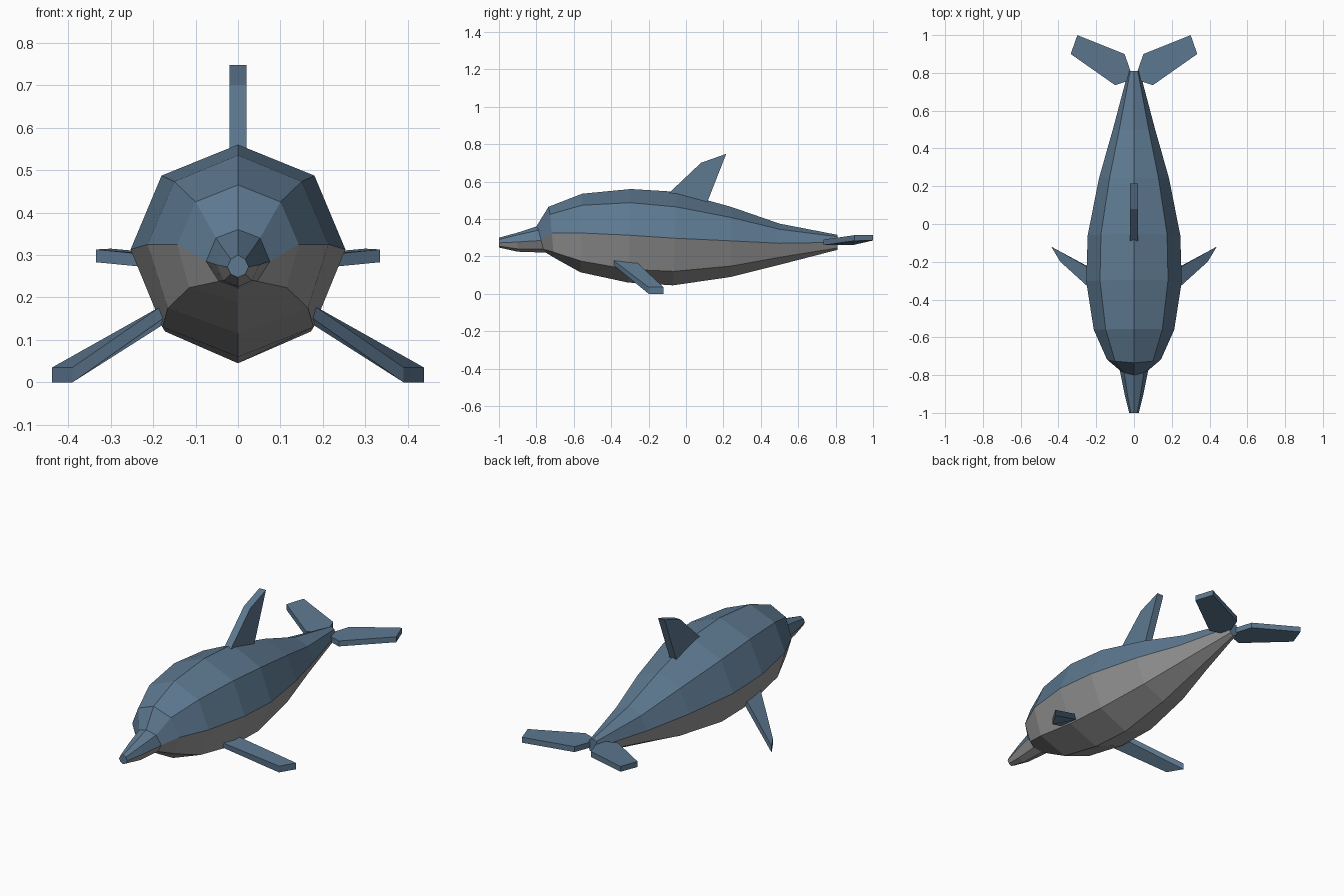
import bpy

if "Cube" in bpy.data.objects:
    bpy.data.objects.remove(bpy.data.objects["Cube"])


def material(name, rgb):
    m = bpy.data.materials.new(name)
    m.diffuse_color = (*rgb, 1)
    m.use_nodes = True
    m.node_tree.nodes["Principled BSDF"].inputs["Base Color"].default_value = m.diffuse_color
    return m


blue = material("slate_blue", (0.11, 0.19, 0.28))
grey = material("belly_grey", (0.32, 0.32, 0.32))


def make(name, verts, faces, mats=(blue,)):
    me = bpy.data.meshes.new(name)
    me.from_pydata(verts, [], faces)
    for m in mats:
        me.materials.append(m)
    ob = bpy.data.objects.new(name, me)
    bpy.context.collection.objects.link(ob)
    return ob


def slab(name, top, bottom):
    """Closed solid between two matching outlines (top listed counter-clockwise)."""
    n = len(top)
    faces = [tuple(range(n)), tuple(range(2 * n - 1, n - 1, -1))]
    faces += [(i, i + n, (i + 1) % n + n, (i + 1) % n) for i in range(n)]
    return make(name, top + bottom, faces)


def mirrored(ob):
    mod = ob.modifiers.new("mirror", "MIRROR")
    mod.use_axis[0] = True
    return ob


# Body: eight-sided rings from beak to tail
# (y top, y bottom), z from top to bottom, half widths (upper, side, lower)
rings = [
    ((-1.0, -1.0), (.300, .290, .272, .255, .247), (.017, .025, .017)),
    ((-.90, -.90), (.327, .315, .277, .240, .225), (.035, .050, .033)),
    ((-.80, -.75), (.360, .340, .285, .238, .220), (.052, .075, .045)),
    ((-.735, -.70), (.465, .425, .325, .223, .190), (.100, .143, .115)),
    ((-.555, -.565), (.535, .473, .325, .175, .115), (.150, .213, .165)),
    ((-.295, -.31), (.560, .487, .313, .130, .060), (.180, .253, .178)),
    ((-.05, -.07), (.545, .465, .297, .120, .045), (.175, .245, .172)),
    ((.24, .24), (.465, .408, .283, .148, .090), (.130, .186, .130)),
    ((.50, .50), (.375, .345, .270, .195, .155), (.078, .112, .078)),
    ((.81, .81), (.315, .305, .275, .245, .235), (.020, .030, .020)),
]
verts, faces = [], []
for (y0, y1), zs, ws in rings:
    half = [(w, y0 + (y1 - y0) * i / 4, z)
            for i, (w, z) in enumerate(zip((0, *ws, 0), zs))]
    verts += half + [(-x, y, z) for x, y, z in half[3:0:-1]]
for r in range(len(rings) - 1):
    for i in range(8):
        a, b = r * 8 + i, r * 8 + (i + 1) % 8
        faces.append((a, b, b + 8, a + 8))
last = (len(rings) - 1) * 8
faces += [tuple(range(7, -1, -1)), tuple(range(last, last + 8))]
body = make("body", verts, faces, (blue, grey))
for p in body.data.polygons[:-2]:
    if p.index % 8 in (2, 3, 4, 5):  # pale underside
        p.material_index = 1

# Dorsal fin: swept-back profile with constant thickness
profile = [(-.10, .53), (.11, .48), (.215, .748), (.08, .70)]
slab("dorsal_fin", [(.02, y, z) for y, z in profile],
     [(-.02, y, z) for y, z in profile])

# Pectoral fins: slant down and back
mirrored(slab("pectoral_fins",
              [(.18, -.39, .18), (.39, -.20, .035), (.438, -.12, .035), (.18, -.265, .17)],
              [(.17, -.39, .155), (.39, -.20, 0), (.438, -.12, 0), (.17, -.265, .14)]))

# Tail flukes: flat, rising slightly toward the tips
outline = [(.015, .80, .290), (.04, .755, .290), (.10, .735, .290),
           (.335, .90, .313), (.30, 1.0, .315), (.05, .90, .292)]
mirrored(slab("tail_flukes", outline, [(x, y, z - .03) for x, y, z in outline]))
